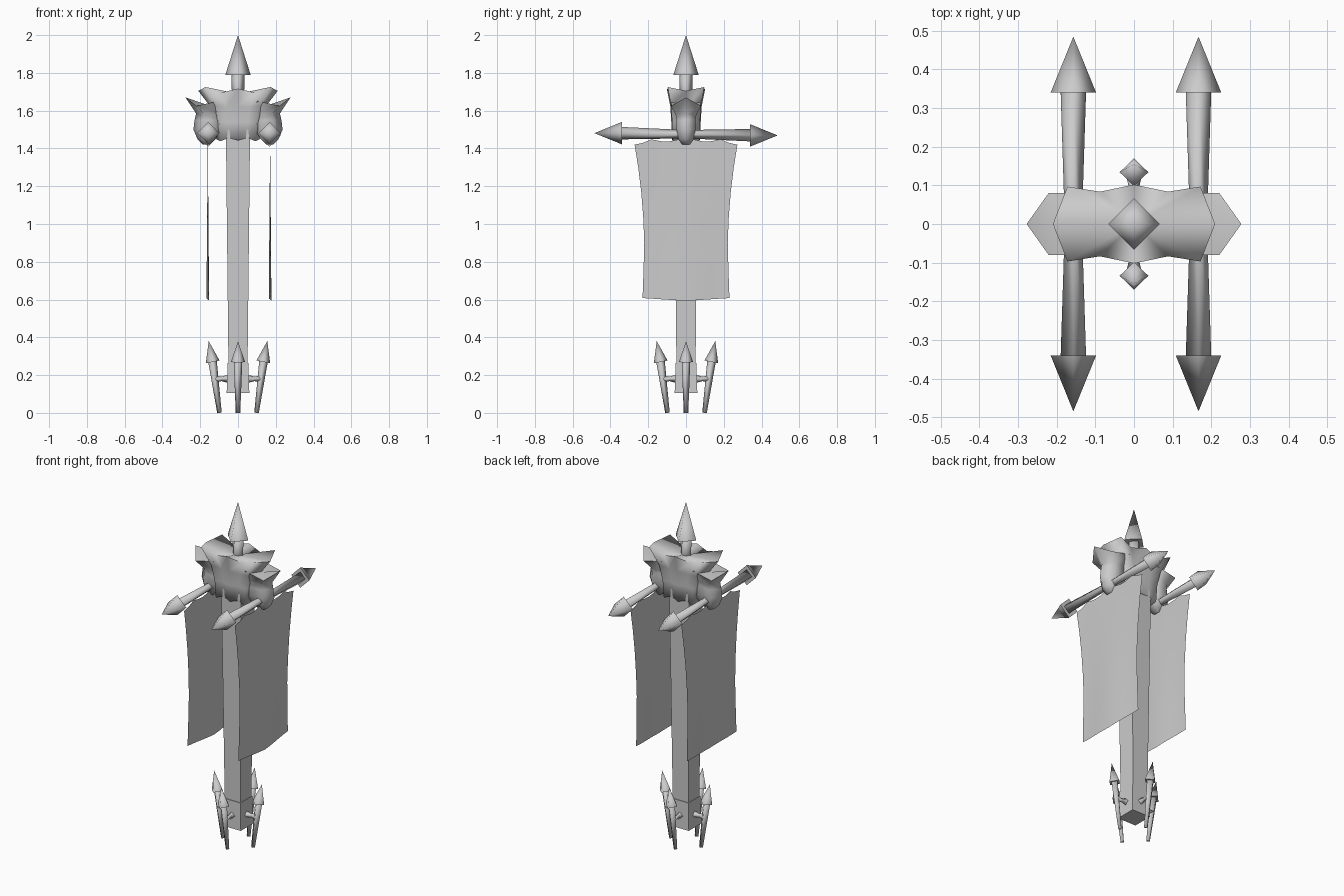
import bpy, bmesh, math
from mathutils import Vector

if "Cube" in bpy.data.objects:
    bpy.data.objects.remove(bpy.data.objects["Cube"], do_unlink=True)

GREY = (0.6, 0.6, 0.6, 1)
stone = bpy.data.materials.new("plain grey")
stone.use_nodes = True
stone.diffuse_color = GREY
stone.node_tree.nodes["Principled BSDF"].inputs["Base Color"].default_value = GREY


def finish(bm, name, angle=100):
    bmesh.ops.recalc_face_normals(bm, faces=bm.faces)
    mesh = bpy.data.meshes.new(name)
    bm.to_mesh(mesh)
    bm.free()
    mesh.materials.append(stone)
    obj = bpy.data.objects.new(name, mesh)
    bpy.context.collection.objects.link(obj)
    bpy.ops.object.select_all(action='DESELECT')
    obj.select_set(True)
    bpy.context.view_layer.objects.active = obj
    bpy.ops.object.shade_smooth_by_angle(angle=math.radians(angle))
    return obj


def loft(bm, rings, top_centre=None):
    """Skin a stack of point rings and close both ends."""
    loops = [[bm.verts.new(p) for p in ring] for ring in rings]
    n = len(loops[0])
    for a, b in zip(loops, loops[1:]):
        for i in range(n):
            j = (i + 1) % n
            bm.faces.new((a[i], a[j], b[j], b[i]))
    bm.faces.new(loops[0])
    if top_centre:
        c = bm.verts.new(top_centre)
        for i in range(n):
            bm.faces.new((loops[-1][i], loops[-1][(i + 1) % n], c))
    else:
        bm.faces.new(loops[-1])


def rod(bm, start, end, profile, turn=0.0):
    """Four-sided rod; profile holds (fraction along, radius), last radius 0 is a tip."""
    start, end = Vector(start), Vector(end)
    axis = end - start
    side = axis.cross(Vector((0, 0, 1)))
    if side.length < 0.001:
        side = Vector((1, 0, 0))
    side.normalize()
    up = side.cross(axis).normalized()
    tip = profile[-1][1] == 0
    rings = []
    for t, r in profile[:-1] if tip else profile:
        rings.append([start + axis * t + r * (side * math.cos(turn + k * math.pi / 2)
                      + up * math.sin(turn + k * math.pi / 2)) for k in range(4)])
    loft(bm, rings, end if tip else None)


# Square pole and its base block
bm = bmesh.new()
d = math.sqrt(2)
rod(bm, (0, 0, 0.2), (0, 0, 1.5), [(0, 0.05 * d), (1, 0.064 * d)], math.pi / 4)
finish(bm, "pole", 40)
bm = bmesh.new()
rod(bm, (0, 0, 0.105), (0, 0, 0.265), [(0, 0.06 * d), (1, 0.055 * d)], math.pi / 4)
finish(bm, "base_block", 40)

# Top spear
bm = bmesh.new()
rod(bm, (0, 0, 1.62), (0, 0, 1.8), [(0, 0.03), (1, 0.036)])
rod(bm, (0, 0, 1.79), (0, 0, 2.0), [(0, 0.067), (1, 0)])
finish(bm, "top_spear")

# Feet: leaning prongs with arrow tips and a pin to the base block
for name, x, y in (("left", 1, 0), ("right", -1, 0), ("back", 0, 1), ("front", 0, -1)):
    def at(r, z):
        return (x * r, y * r, z)
    bm = bmesh.new()
    rod(bm, at(0.098, 0.0), at(0.136, 0.28), [(0, 0.012), (1, 0.023)])
    rod(bm, at(0.134, 0.27), at(0.155, 0.38), [(0, 0.037), (1, 0)])
    rod(bm, at(0.05, 0.18), at(0.125, 0.18), [(0, 0.022), (0.5, 0.012), (1, 0.02)])
    finish(bm, name + "_prong")

# Cross bars with an arrow tip at each end
for name, x in (("left", 0.167), ("right", -0.157)):
    bm = bmesh.new()
    rod(bm, (x, -0.345, 1.481), (x, 0.345, 1.47), [(0, 0.033), (0.5, 0.022), (1, 0.033)])
    for s in (-1, 1):
        z = 1.475 - s * 0.006
        rod(bm, (x, s * 0.34, z), (x, s * 0.485, z), [(0, 0.059), (1, 0)])
    finish(bm, name + "_cross_bar")

# Hanging banners: one sheet each, waisted, scalloped on top
widths = [(1.44, 0.272), (1.30, 0.253), (1.17, 0.237), (1.03, 0.226),
          (0.9, 0.221), (0.75, 0.225), (0.608, 0.23)]
COLS = 12
for name, x in (("left", 0.17), ("right", -0.16)):
    bm = bmesh.new()
    rows = []
    for k, (z, w) in enumerate(widths):
        fall = k / (len(widths) - 1)
        row = []
        for c in range(COLS + 1):
            u = 2 * c / COLS - 1
            dz = -0.015 * (1 - abs(u)) * fall
            if k == 0:
                dz = -0.02 * abs(math.sin(u * 1.5 * math.pi))
                dz += 0.025 * (1 - abs(u))
            row.append(bm.verts.new((x + 0.007 * fall * math.cos(u * math.pi), u * w, z + dz)))
        rows.append(row)
    for a, b in zip(rows, rows[1:]):
        for c in range(COLS):
            bm.faces.new((a[c], a[c + 1], b[c + 1], b[c]))
    finish(bm, name + "_banner")

# Crown head: flared, pointed outline lofted upward
quarter = [(1, 0, 0), (0.82, 0.95, 1), (0.42, 0.82, -0.5), (0, 1, 0.6)]
outline = quarter + [(-x, y, p) for x, y, p in quarter[-2::-1]]
outline += [(x, -y, p) for x, y, p in outline[-2:0:-1]]
levels = [(1.45, 0.115, 0.075, -0.012), (1.54, 0.122, 0.078, 0), (1.62, 0.145, 0.083, 0.005),
          (1.705, 0.21, 0.102, 0.02)]
bm = bmesh.new()
loft(bm, [[(x * sx, y * sy, z + p * spike) for x, y, p in outline]
          for z, sx, sy, spike in levels], (0, 0, 1.69))
finish(bm, "crown_head")

# Side clamps: bulb round each bar, flaring to a pointed collar
clamp = [(1.42, 0.15, 0.185, 0.02, 0), (1.45, 0.12, 0.215, 0.04, 0),
         (1.5, 0.09, 0.236, 0.05, 0), (1.55, 0.09, 0.23, 0.05, 0),
         (1.58, 0.09, 0.222, 0.055, 0.005), (1.625, 0.1, 0.278, 0.08, 0.045)]
for name, s in (("left", 1), ("right", -1)):
    bm = bmesh.new()
    rings = []
    for z, inner, outer, w, peak in clamp:
        mid = inner + (outer - inner) * 0.68
        rings.append([(s * inner, -w, z + peak * 0.6), (s * mid, -w, z),
                      (s * outer, 0, z + peak), (s * mid, w, z),
                      (s * inner, w, z + peak * 0.6)])
    loft(bm, rings, (s * 0.16, 0, 1.63))
    finish(bm, name + "_clamp")
